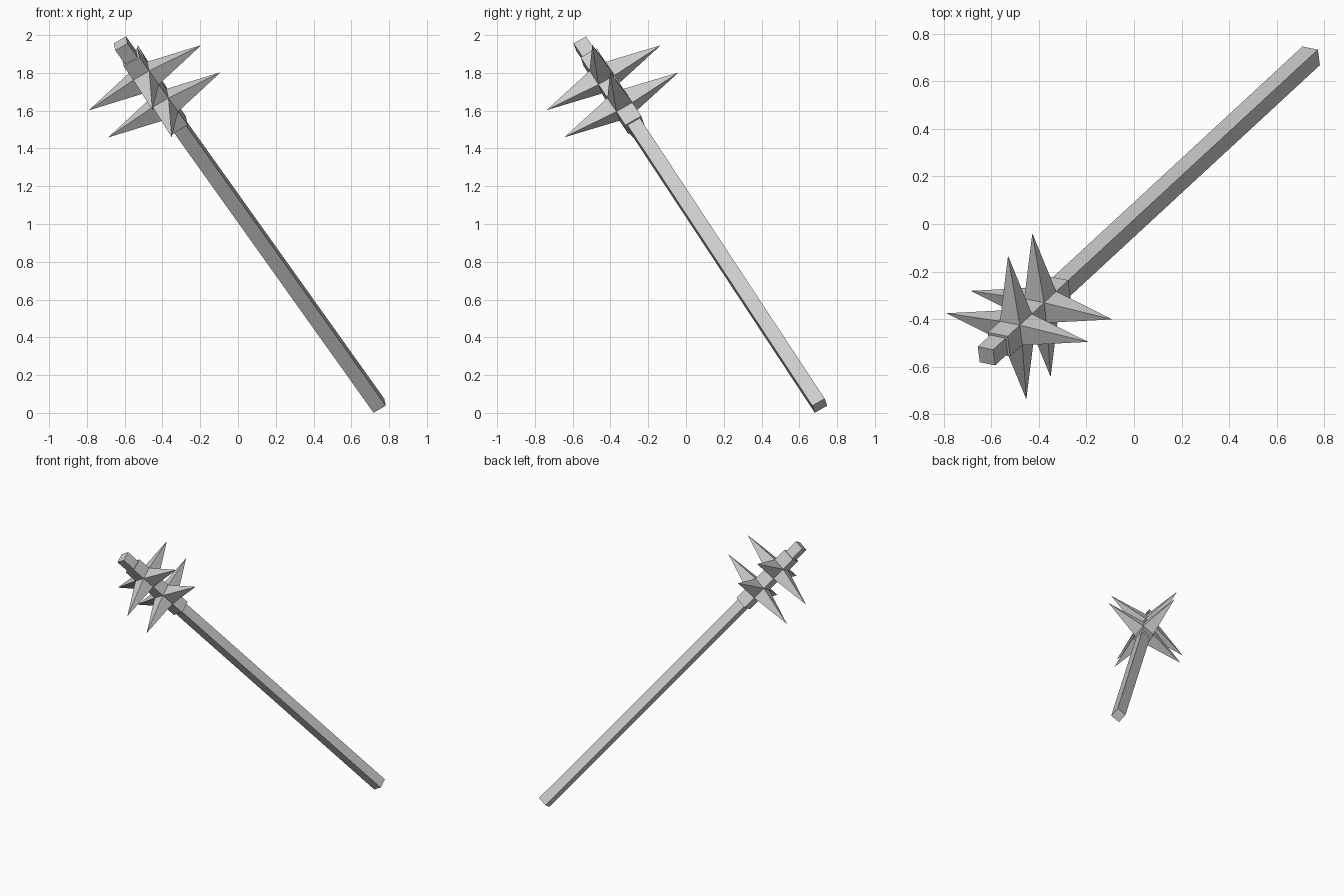
import bpy
from mathutils import Matrix, Vector

if "Cube" in bpy.data.objects:
    bpy.data.objects.remove(bpy.data.objects["Cube"])

# Leaning frame: local z runs up the shaft, local x / y along the spikes
u = Vector((0.852, -0.172, 0.494)).normalized()
v = Vector((-0.107, 0.864, 0.493))
v = (v - u * v.dot(u)).normalized()
d = u.cross(v)
base = Vector((0.746, 0.708, 0.038))
frame = Matrix((u, v, d)).transposed().to_4x4()
frame.translation = base


def square_bar(name, half, levels, spiked=(), reach=0.0):
    """Square bar with loops at the levels; spiked segments get four pyramids."""
    corners = [(half, half), (-half, half), (-half, -half), (half, -half)]
    outward = [(0, 1), (-1, 0), (0, -1), (1, 0)]
    verts = [(x, y, z) for z in levels for x, y in corners]
    faces = [(3, 2, 1, 0)]
    for seg in range(len(levels) - 1):
        for side in range(4):
            a, b = seg * 4 + side, seg * 4 + (side + 1) % 4
            quad = (a, b, b + 4, a + 4)
            if seg in spiked:
                mid = (levels[seg] + levels[seg + 1]) / 2
                ox, oy = outward[side]
                verts.append((ox * reach, oy * reach, mid))
                tip = len(verts) - 1
                faces += [(quad[i], quad[(i + 1) % 4], tip) for i in range(4)]
            else:
                faces.append(quad)
    top = (len(levels) - 1) * 4
    faces.append((top, top + 1, top + 2, top + 3))
    mesh = bpy.data.meshes.new(name)
    mesh.from_pydata(verts, [], faces)
    mesh.update()
    obj = bpy.data.objects.new(name, mesh)
    obj.matrix_world = frame
    bpy.context.collection.objects.link(obj)
    return obj


# Shaft running through the head and out at the tip
square_bar("shaft", 0.038, [0.0, 2.673])

# Thicker head in five segments, two of them drawn out into spikes
square_bar("spiked_head", 0.049, [2.07 + 0.1 * i for i in range(6)],
           spiked=(1, 3), reach=0.35)
